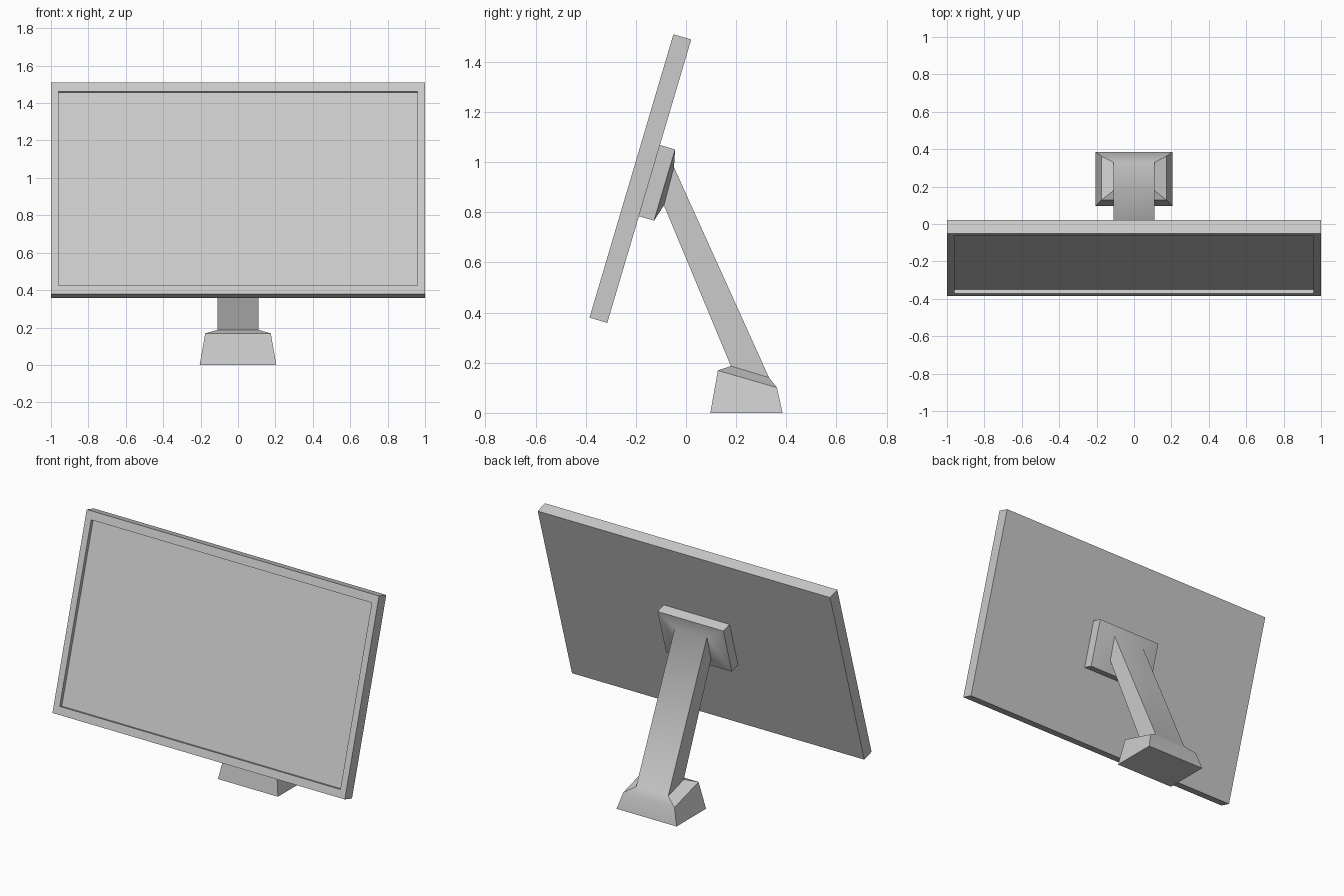
import bpy, bmesh
from math import radians
from mathutils import Vector, Matrix

if "Cube" in bpy.data.objects:
    bpy.data.objects.remove(bpy.data.objects["Cube"])


def loft(name, rings):
    """Skin rectangular rings: (half width, (y, z) of one edge, (y, z) of the other)."""
    bm = bmesh.new()
    loops = []
    for w, a, b in rings:
        loops.append([bm.verts.new(p) for p in
                      ((-w, *a), (w, *a), (w, *b), (-w, *b))])
    for lo, hi in zip(loops, loops[1:]):
        for i in range(4):
            j = (i + 1) % 4
            bm.faces.new((lo[i], lo[j], hi[j], hi[i]))
    bm.faces.new(loops[0][::-1])
    bm.faces.new(loops[-1])
    bmesh.ops.recalc_face_normals(bm, faces=bm.faces)
    mesh = bpy.data.meshes.new(name)
    bm.to_mesh(mesh)
    bm.free()
    obj = bpy.data.objects.new(name, mesh)
    bpy.context.collection.objects.link(obj)
    return obj


# Tilted screen frame: depth behind the front face, height up from its bottom edge
TILT = Matrix.Rotation(radians(16.5), 2)
ORIGIN = Vector((-0.385, 0.38))


def on_screen(depth, height):
    c, s = TILT[0][0], abs(TILT[0][1])
    return tuple(ORIGIN + depth * Vector((c, -s)) + height * Vector((s, c)))


def screen_ring(w, depth, low, high):
    return (w, on_screen(depth, low), on_screen(depth, high))


# Display panel with a recessed screen inside the bezel
loft("display_panel", [
    screen_ring(1.0, 0.074, 0, 1.179),
    screen_ring(1.0, 0, 0, 1.179),
    screen_ring(0.96, 0, 0.048, 1.129),
    screen_ring(0.96, 0.022, 0.048, 1.129),
])

# Stand: flared foot, leaning arm, shallow taper into the mounting plate
stand = loft("stand", [
    (0.205, (0.097, 0.0), (0.385, 0.0)),
    (0.175, (0.127, 0.169), (0.363, 0.101)),
    (0.11, (0.179, 0.187), (0.331, 0.141)),
    (0.11, (-0.088, 0.828), (-0.048, 0.98)),
    screen_ring(0.225, 0.137, 0.444, 0.740),
    screen_ring(0.225, 0.074, 0.444, 0.740),
])

# Soft blend where the arm meets the plate, other edges stay crisp
bpy.context.view_layer.objects.active = stand
stand.select_set(True)
bpy.ops.object.shade_smooth_by_angle(angle=radians(30))
